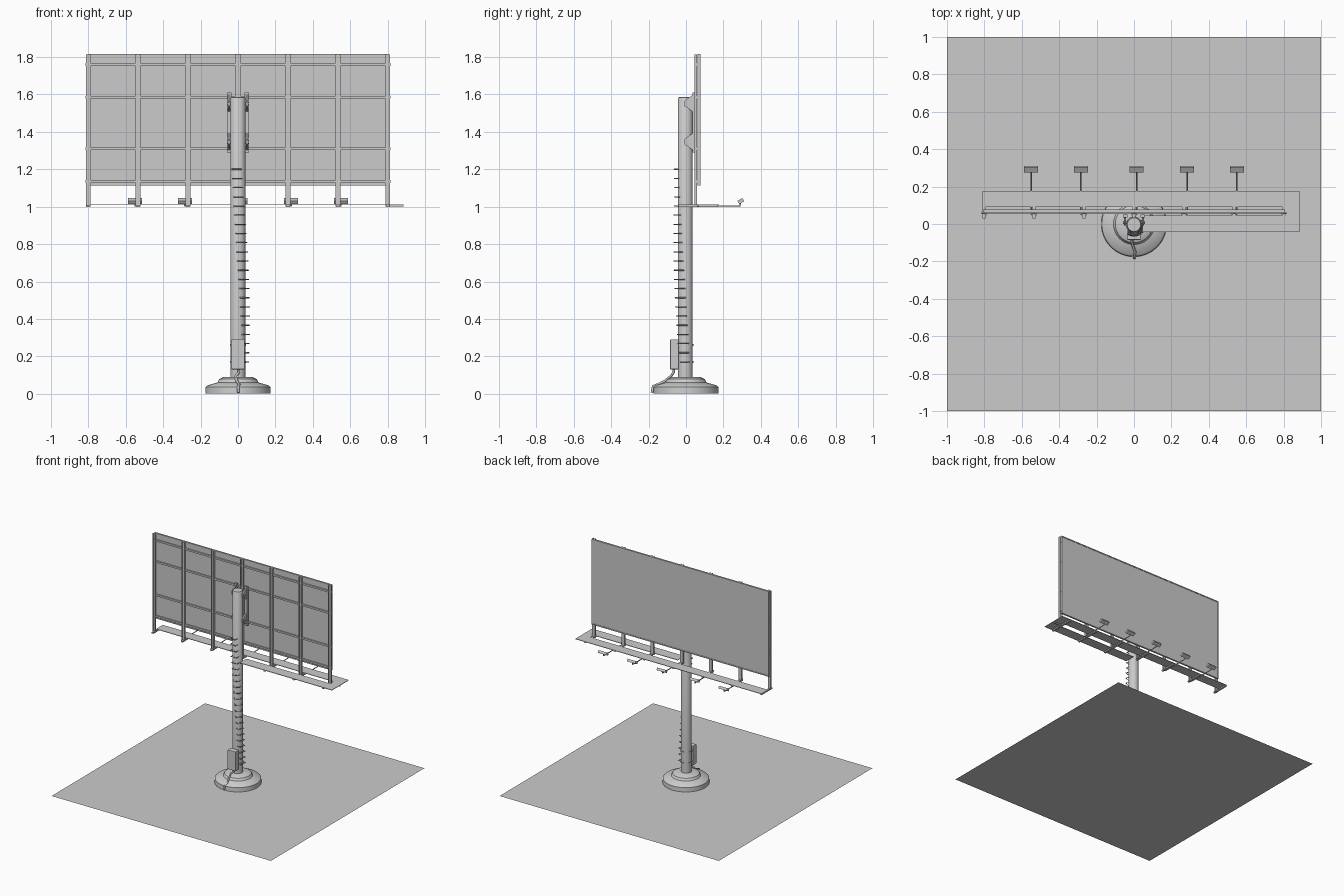
import bpy, bmesh, math
from mathutils import Vector, Matrix

cube = bpy.data.objects.get("Cube")
if cube:
    bpy.data.objects.remove(cube, do_unlink=True)


def finish(name, bm, smooth=False):
    bmesh.ops.recalc_face_normals(bm, faces=bm.faces)
    mesh = bpy.data.meshes.new(name)
    bm.to_mesh(mesh)
    bm.free()
    ob = bpy.data.objects.new(name, mesh)
    bpy.context.collection.objects.link(ob)
    if smooth:
        bpy.ops.object.select_all(action='DESELECT')
        ob.select_set(True)
        bpy.context.view_layer.objects.active = ob
        bpy.ops.object.shade_smooth_by_angle(angle=math.radians(35))
    return ob


def add_box(bm, x, y, z, rot=None):
    """Add a box spanning the (low, high) ranges, optionally turned about its centre."""
    spans = (x, y, z)
    centre = Vector([(a + b) / 2 for a, b in spans])
    size = Matrix.Diagonal([b - a for a, b in spans] + [1])
    bmesh.ops.create_cube(bm, size=1, matrix=Matrix.Translation(centre) @ (rot or Matrix()) @ size)


def box(name, x, y, z):
    bm = bmesh.new()
    add_box(bm, x, y, z)
    return finish(name, bm)


def lathe(name, profile, y=0, steps=48):
    bm = bmesh.new()
    verts = [bm.verts.new((r, 0, z)) for r, z in profile]
    edges = [bm.edges.new(pair) for pair in zip(verts, verts[1:])]
    bmesh.ops.spin(bm, geom=verts + edges, cent=(0, 0, 0), axis=(0, 0, 1),
                   angle=math.tau, steps=steps)
    bmesh.ops.remove_doubles(bm, verts=bm.verts, dist=1e-5)
    bmesh.ops.translate(bm, verts=bm.verts, vec=(0, y, 0))
    return finish(name, bm, True)


def tube(name, paths, radius):
    curve = bpy.data.curves.new(name, 'CURVE')
    curve.dimensions = '3D'
    curve.bevel_depth = radius
    curve.bevel_resolution = 2
    curve.use_fill_caps = True
    for path in paths:
        spline = curve.splines.new('POLY')
        spline.points.add(len(path) - 1)
        for point, co in zip(spline.points, path):
            point.co = (*co, 1)
    ob = bpy.data.objects.new(name, curve)
    bpy.context.collection.objects.link(ob)
    return ob


POLE_Y, POLE_R = -0.004, 0.04
POSTS = [i * 0.267 for i in range(-3, 4)]
DECK = 1.008

# Ground sheet
bm = bmesh.new()
bmesh.ops.create_grid(bm, x_segments=1, y_segments=1, size=1)
finish("ground_slab", bm)

# Footing and pole
lathe("concrete_footing", [(0, 0), (0.175, 0), (0.173, 0.035), (0.163, 0.045),
                           (0.11, 0.06), (0.1, 0.078), (0.075, 0.09), (0, 0.09)])
lathe("pole", [(0, 0.08), (POLE_R, 0.08), (POLE_R, 1.578), (0.036, 1.585), (0, 1.587)], POLE_Y)
for i, z in enumerate((0.17, 0.26)):
    lathe(f"pole_band_{i + 1}", [(POLE_R, z - 0.005), (0.044, z - 0.005),
                                 (0.044, z + 0.005), (POLE_R, z + 0.005)], POLE_Y)

# Climbing rungs winding round the pole
rungs = []
COUNT = 22
for i in range(COUNT):
    t = i / (COUNT - 1)
    turn = Matrix.Rotation(math.radians(-5 - 95 * t), 3, 'Z')
    z = 0.17 + 1.03 * t
    rungs.append([turn @ Vector(p) + Vector((0, POLE_Y, z)) for p in
                  ((0.03, -0.025, 0), (0.056, -0.025, 0), (0.056, 0.025, 0), (0.03, 0.025, 0))])
tube("climbing_rungs", rungs, 0.003)

# Electrical cabinet and its cable
cabinet = box("electrical_cabinet", (-0.036, 0.036), (-0.085, -0.04), (0.13, 0.29))
bevel = cabinet.modifiers.new("Bevel", 'BEVEL')
bevel.width = 0.004
bevel.segments = 2
tube("supply_cable", [[(0.005, -0.065, 0.135), (0.005, -0.065, 0.115), (-0.012, -0.08, 0.095),
                       (-0.008, -0.11, 0.07), (0.006, -0.15, 0.05), (0.002, -0.176, 0.04),
                       (0.002, -0.182, 0.006)]], 0.007)

# Display panel with edge trim
box("display_panel", (-0.8, 0.8), (0.064, 0.074), (1.115, 1.815))
bm = bmesh.new()
for z in (1.113, 1.807):
    add_box(bm, (-0.808, 0.808), (0.062, 0.077), (z, z + 0.009))
for x in (-0.808, 0.799):
    add_box(bm, (x, x + 0.009), (0.062, 0.077), (1.113, 1.816))
finish("panel_trim", bm)

# Upright posts as channels open towards the pole side
bm = bmesh.new()
for x in POSTS:
    add_box(bm, (x - 0.012, x + 0.012), (0.054, 0.06), (1, 1.815))
    for side in (-1, 1):
        edge = x + side * 0.0105
        add_box(bm, (edge - 0.0025, edge + 0.0025), (0.046, 0.06), (1, 1.815))
finish("upright_posts", bm)

# Horizontal rails
bm = bmesh.new()
for z in (1.135, 1.31, 1.585, 1.76):
    add_box(bm, (-0.815, 0.815), (0.053, 0.065), (z - 0.007, z + 0.007))
finish("horizontal_rails", bm)

# Brackets joining pole to frame
bm = bmesh.new()
for side in (-1, 1):
    x = side * 0.048
    add_box(bm, (x - 0.012, x + 0.012), (0.034, 0.05), (1.29, 1.61))
    for z in (1.345, 1.55):
        outline = [(0.04, 0.052), (0.033, 0.045), (0.008, 0.03), (-0.008, 0.015),
                   (-0.008, -0.013), (0.008, -0.022), (0.04, -0.045)]
        face = bm.faces.new([bm.verts.new((x - 0.005, y, z + dz)) for y, dz in outline])
        grown = bmesh.ops.extrude_face_region(bm, geom=[face])["geom"]
        bmesh.ops.translate(bm, vec=(0.01, 0, 0),
                            verts=[v for v in grown if isinstance(v, bmesh.types.BMVert)])
finish("pole_brackets", bm)
tube("bracket_bolts", [[(-0.06, 0.008, z), (0.06, 0.008, z)] for z in (1.345, 1.55)], 0.009)

# Service walkway: rear run, front run and the end landing
for name, x, y in (("rear_walkway", (-0.81, 0.81), (0.09, 0.176)),
                   ("front_walkway", (0.045, 0.81), (-0.042, 0.045)),
                   ("end_landing", (0.81, 0.886), (-0.042, 0.176))):
    box(name, x, y, (DECK, DECK + 0.004))

# Beams beneath the walkway
bm = bmesh.new()
for x in POSTS:
    front = -0.04 if x > 0.1 else 0.03
    add_box(bm, (x - 0.008, x + 0.008), (front, 0.17), (0.998, DECK))
add_box(bm, (0.8, 0.884), (0.06, 0.07), (1, DECK))
finish("walkway_beams", bm)

# Floodlights on arms
for i, x in enumerate((-0.55, -0.284, 0.014, 0.284, 0.55)):
    tube(f"lamp_arm_{i + 1}", [[(x, 0.05, 1.004), (x, 0.288, 1.004), (x, 0.291, 1.025)]], 0.004)
    bm = bmesh.new()
    add_box(bm, (x - 0.038, x + 0.038), (0.278, 0.308), (1.02, 1.04),
            Matrix.Rotation(math.radians(30), 4, 'X'))
    finish(f"lamp_head_{i + 1}", bm)
